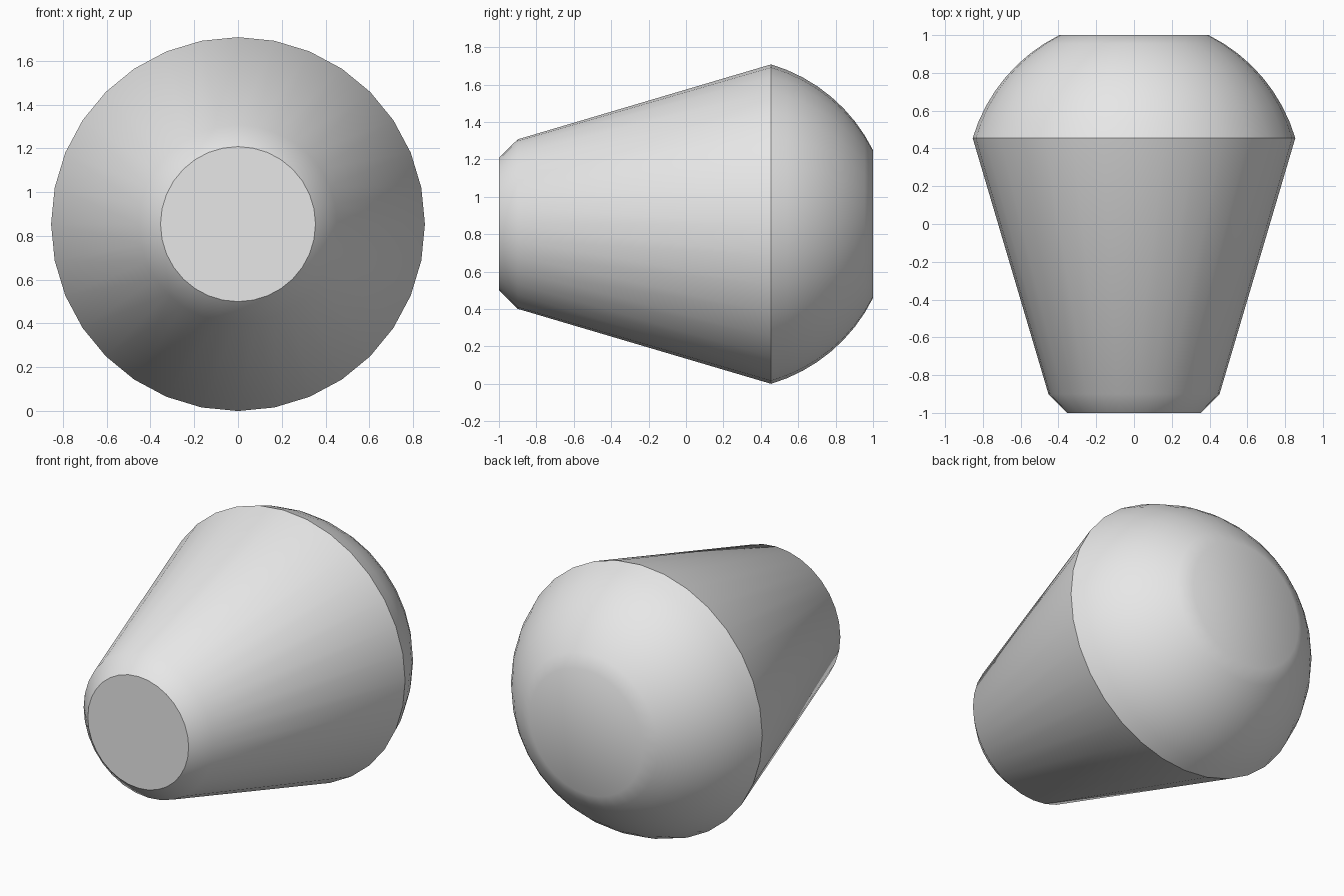
import bpy, bmesh, math

cube = bpy.data.objects.get("Cube")
if cube:
    bpy.data.objects.remove(cube, do_unlink=True)

AXIS_Z = 0.854
RIM_Y, RIM_R = 0.455, 0.854
BACK_R = 0.395
SEGMENTS = 32
DOME_STEPS = 8

# Dome arc: a circle centred on the axis, through the rim and the back edge
centre = (1 + BACK_R**2 - RIM_R**2 - RIM_Y**2) / (2 * (1 - RIM_Y))
radius = math.hypot(RIM_R, RIM_Y - centre)
start = math.atan2(RIM_R, RIM_Y - centre)
end = math.atan2(BACK_R, 1 - centre)

# Profile (y, radius): chamfered nose, tapered body, rounded back
profile = [(-1, 0.354), (-0.9, 0.453)]
for i in range(DOME_STEPS + 1):
    a = start + (end - start) * i / DOME_STEPS
    profile.append((centre + radius * math.cos(a), radius * math.sin(a)))

# Turn the profile around the long axis
bm = bmesh.new()
verts = [bm.verts.new((0, y, r)) for y, r in profile]
edges = [bm.edges.new(pair) for pair in zip(verts, verts[1:])]
bmesh.ops.spin(bm, geom=verts + edges, cent=(0, 0, 0), axis=(0, 1, 0),
               angle=math.tau, steps=SEGMENTS)
bmesh.ops.remove_doubles(bm, verts=bm.verts, dist=0.0005)

# Close the flat front and back ends
bmesh.ops.holes_fill(bm, edges=[e for e in bm.edges if e.is_boundary], sides=0)
bmesh.ops.recalc_face_normals(bm, faces=bm.faces)

mesh = bpy.data.meshes.new("tapered_knob")
bm.to_mesh(mesh)
bm.free()
knob = bpy.data.objects.new("tapered_knob", mesh)
knob.location.z = AXIS_Z
bpy.context.collection.objects.link(knob)

# Plain grey surface
grey = bpy.data.materials.new("light_grey")
grey.use_nodes = True
colour = (0.8, 0.8, 0.8, 1)
grey.diffuse_color = colour
grey.node_tree.nodes["Principled BSDF"].inputs["Base Color"].default_value = colour
mesh.materials.append(grey)

# Smooth shading, with the rim and nose edge kept sharp
bpy.ops.object.select_all(action="DESELECT")
knob.select_set(True)
bpy.context.view_layer.objects.active = knob
bpy.ops.object.shade_smooth_by_angle(angle=math.radians(30))
